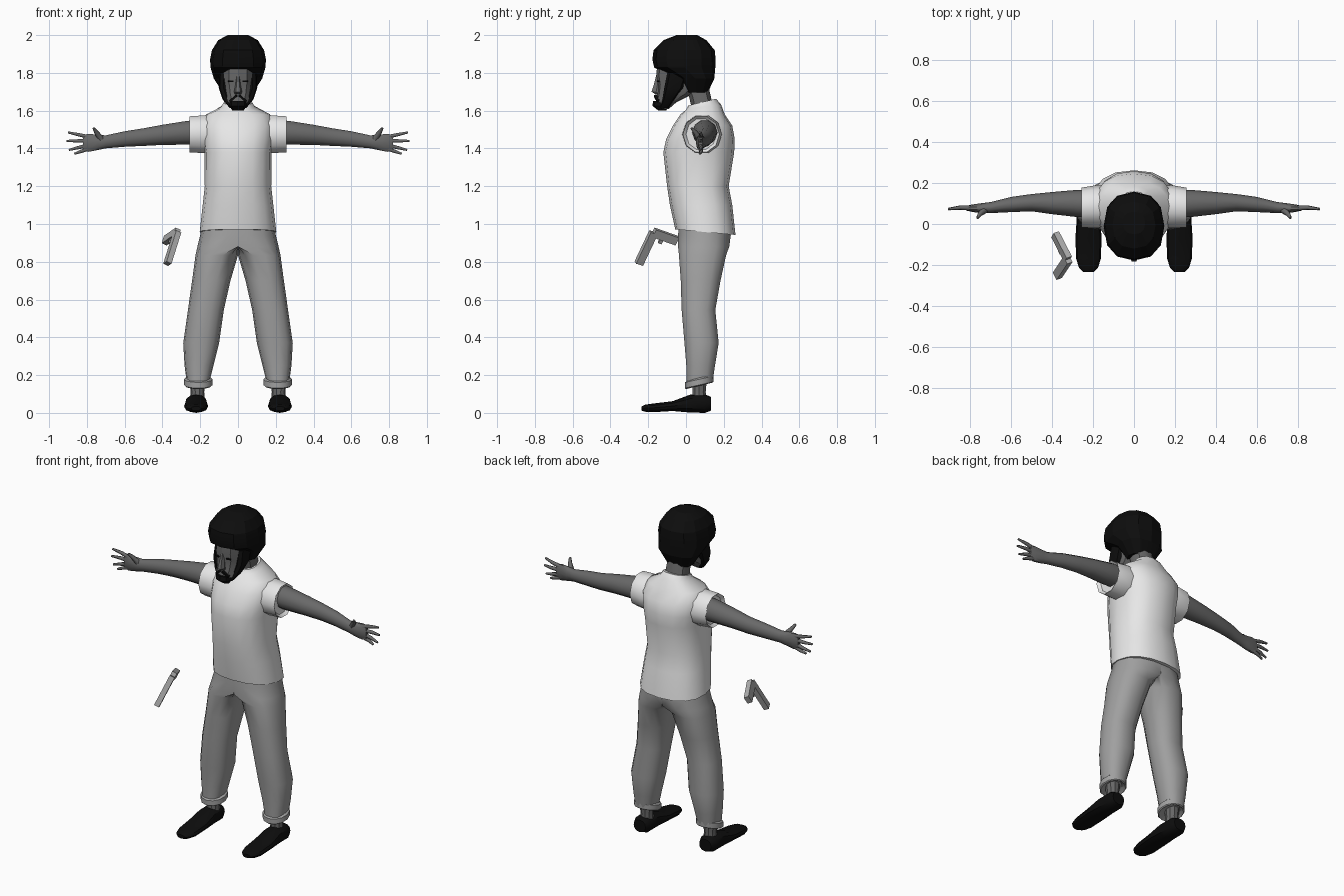
import bpy, bmesh
from math import sin, cos, pi, radians, copysign
from mathutils import Vector, Matrix

cube = bpy.data.objects.get("Cube")
if cube:
    bpy.data.objects.remove(cube, do_unlink=True)


def material(name, v):
    m = bpy.data.materials.new(name)
    m.use_nodes = True
    m.diffuse_color = (v, v, v, 1)
    bsdf = m.node_tree.nodes["Principled BSDF"]
    bsdf.inputs["Base Color"].default_value = (v, v, v, 1)
    bsdf.inputs["Roughness"].default_value = 0.8
    return m


BLACK = material("black", 0.004)
SKIN = material("dark skin grey", 0.14)
SHIRT = material("shirt white", 0.8)
CLOTH = material("trouser grey", 0.35)
METAL = material("metal grey", 0.42)


def finish(name, bm, mat, mirror=False, angle=35):
    me = bpy.data.meshes.new(name)
    bm.to_mesh(me)
    bm.free()
    me.materials.append(mat)
    me.shade_smooth()
    me.set_sharp_from_angle(angle=radians(angle))
    ob = bpy.data.objects.new(name, me)
    bpy.context.collection.objects.link(ob)
    if mirror:
        mod = ob.modifiers.new("Mirror", "MIRROR")
        mod.use_clip = True
    return ob


def ring(axis, pos, a0, a1, b0, b1, tilt=0, n=14, power=0.85):
    """Rounded section across an axis, spanning a0..a1 and b0..b1."""
    pts = []
    for i in range(n):
        t = 2 * pi * i / n
        c = copysign(abs(cos(t)) ** power, cos(t))
        s = copysign(abs(sin(t)) ** power, sin(t))
        p = [(a0 + a1) / 2 + c * (a1 - a0) / 2, (b0 + b1) / 2 + s * (b1 - b0) / 2]
        p.insert(axis, pos + tilt * s)
        pts.append(Vector(p))
    return pts


def loft(name, rings, mat, mirror=False, half=False, angle=35):
    bm = bmesh.new()
    loops = [[bm.verts.new(p) for p in r] for r in rings]
    n = len(loops[0])
    for a, b in zip(loops, loops[1:]):
        for i in range(n):
            j = (i + 1) % n
            bm.faces.new((a[i], a[j], b[j], b[i]))
    bm.faces.new(loops[0])
    bm.faces.new(loops[-1])
    bmesh.ops.recalc_face_normals(bm, faces=bm.faces[:])
    if half:
        # Flatten onto the centre plane and open it for the mirrored half
        for v in bm.verts:
            v.co.x = max(v.co.x, 0)
        inner = [f for f in bm.faces if all(v.co.x < 1e-5 for v in f.verts)]
        bmesh.ops.delete(bm, geom=inner, context="FACES")
    return finish(name, bm, mat, mirror, angle)


def body(name, rows, mat, **kw):
    """Symmetric loft up z from rows of height, half width, front, back, tilt."""
    n = kw.pop("n", 14)
    return loft(name, [ring(2, r[0], -r[1], r[1], *r[2:], n=n) for r in rows], mat, **kw)


def limb(name, rows, mat, **kw):
    """Loft along x from rows of x, y centre, z centre, y radius, z radius."""
    return loft(name, [ring(0, x, y - ry, y + ry, z - rz, z + rz, n=10, power=1)
                       for x, y, z, ry, rz in rows], mat, mirror=True, **kw)


def tube(name, points, radii, mat):
    points = [Vector(p) for p in points]
    rot = (points[-1] - points[0]).to_track_quat("Z", "Y")
    rings = [[p + rot @ Vector((r * cos(k * pi / 3), r * sin(k * pi / 3), 0))
              for k in range(6)] for p, r in zip(points, radii)]
    return loft(name, rings, mat, mirror=True, angle=65)


def bar(name, p, q, width, height, side, mat):
    p, q = Vector(p), Vector(q)
    z = (q - p).normalized()
    x = (side - z * side.dot(z)).normalized()
    m = Matrix((x, z.cross(x), z)).transposed().to_4x4()
    m.translation = (p + q) / 2
    bm = bmesh.new()
    bmesh.ops.create_cube(bm, size=1, matrix=m @ Matrix.Diagonal((width, height, (q - p).length, 1)))
    return finish(name, bm, mat)


# Shirt with raised collar and loose short sleeves
body("shirt", [
    (.957, .203, -.057, .262, -.015), (1.1, .187, -.085, .245), (1.2, .176, -.1, .226),
    (1.38, .178, -.12, .255), (1.45, .19, -.105, .258), (1.52, .195, -.07, .245),
    (1.58, .17, -.03, .205), (1.62, .09, 0, .185, .015), (1.645, .075, .012, .158, .018),
], SHIRT, n=16, angle=45)
limb("sleeves", [
    (.1, .085, 1.47, .09, .1), (.18, .085, 1.475, .105, .105),
    (.257, .08, 1.475, .097, .1), (.24, .08, 1.475, .08, .085),
], SHIRT, angle=45)

# Trousers: one leg and half the hips, mirrored
loft("trousers", [ring(2, *r) for r in [
    (1.0, -.19, .19, -.04, .235), (.94, -.2, .2, -.045, .24), (.88, -.12, .215, -.045, .232),
    (.835, 0, .225, -.04, .215), (.7, .04, .243, -.03, .185), (.545, .075, .265, -.025, .157),
    (.37, .1, .29, -.01, .175), (.25, .13, .283, 0, .155), (.17, .15, .272, .002, .143),
]], CLOTH, mirror=True, half=True, angle=50)
loft("trouser_cuffs", [ring(2, z, .21 - r, .21 + r, .07 - r, .07 + r, .017, n=12, power=1)
                       for z, r in [(.155, .05), (.143, .07), (.148, .076), (.178, .076), (.186, .066)]],
     CLOTH, mirror=True)

# Ankles and shoes
loft("ankles", [ring(2, z, .215 - r, .215 + r, .07 - r, .07 + r, n=10, power=1)
                for z, r in [(.07, .04), (.11, .036), (.17, .042)]], SKIN, mirror=True)
loft("shoes", [ring(1, y, .222 - w, .222 + w, lo, hi, n=12) for y, w, lo, hi in [
    (.132, .04, .012, .085), (.1, .055, 0, .098), (.02, .058, .002, .096),
    (-.07, .064, .01, .062), (-.17, .06, .004, .05), (-.215, .046, .006, .044), (-.235, .025, .012, .034),
]], BLACK, mirror=True)

# Arms with palms, then fingers and thumb
limb("arms", [
    (.15, .1, 1.49, .06, .07), (.27, .1, 1.483, .067, .066), (.4, .102, 1.472, .054, .056),
    (.5, .104, 1.46, .042, .049), (.6, .095, 1.45, .037, .043), (.7, .08, 1.435, .027, .036),
    (.74, .077, 1.432, .025, .042), (.79, .077, 1.43, .018, .05), (.82, .077, 1.43, .011, .044),
], SKIN, angle=50)
for name, root, tip, x in [("index", 1.462, 1.485, .9), ("middle", 1.44, 1.44, .907),
                           ("ring", 1.417, 1.392, .895), ("little", 1.397, 1.372, .866)]:
    tube(name + "_fingers", [(.795, .077, root), ((x + .795) / 2, .08, (root + tip) / 2), (x, .073, tip)],
         (.012, .010, .006), SKIN)
tube("thumbs", [(.725, .07, 1.45), (.75, .05, 1.485), (.764, .03, 1.508)], (.018, .012, .007), SKIN)

# Neck and face
body("neck", [(1.6, .07, .03, .15), (1.67, .066, .015, .135), (1.76, .062, -.02, .115)], SKIN, n=10)
body("face", [
    (1.61, .03, -.135, -.09), (1.645, .058, -.16, -.05), (1.69, .074, -.152, .04),
    (1.74, .084, -.15, .09), (1.785, .086, -.158, .1), (1.86, .085, -.15, .1),
], SKIN, n=12, angle=25)
body("nose", [(1.688, .018, -.165, -.13), (1.7, .021, -.186, -.13), (1.74, .013, -.172, -.13),
              (1.785, .009, -.16, -.13)], SKIN, n=6, angle=25)
for s, side in ((1, "left"), (-1, "right")):
    bar(side + "_eye", (s * .024, -.149, 1.757), (s * .052, -.143, 1.757), .008, .008, Vector((0, 1, 0)), BLACK)

# Rounded hair, beard and moustache
body("hair", [
    (1.695, .08, -.005, .115), (1.77, .128, -.05, .15), (1.828, .145, -.168, .155),
    (1.87, .148, -.178, .157), (1.92, .138, -.172, .152), (1.973, .105, -.12, .108), (2.0, .055, -.05, .06),
], BLACK, n=12, angle=20)
loft("side_beard", [ring(2, *r, n=8) for r in [
    (1.8, .05, .1, -.1, .01), (1.72, .05, .102, -.115, -.015),
    (1.66, .03, .082, -.125, -.06), (1.615, .005, .045, -.14, -.09)]], BLACK, mirror=True)
body("chin_beard", [(1.6, .03, -.145, -.105), (1.625, .045, -.178, -.09), (1.652, .046, -.174, -.09)],
     BLACK, n=8)
for s, side in ((1, "left"), (-1, "right")):
    bar(side + "_moustache", (s * .008, -.163, 1.68), (s * .042, -.146, 1.65), .016, .012,
        Vector((0, 1, 0)), BLACK)

# Pistol floating by the right hip
muzzle, heel, butt = Vector((-.385, -.05, .912)), Vector((-.322, -.172, .955)), Vector((-.374, -.25, .79))
flat = (muzzle - heel).cross(butt - heel).normalized()
bar("pistol_slide", heel, muzzle, .03, .046, flat, METAL)
bar("pistol_grip", heel, butt, .03, .042, flat, METAL)
guard = heel.lerp(muzzle, .42)
bar("pistol_trigger_guard", guard, guard + (butt - heel) * .24, .012, .02, flat, METAL)
